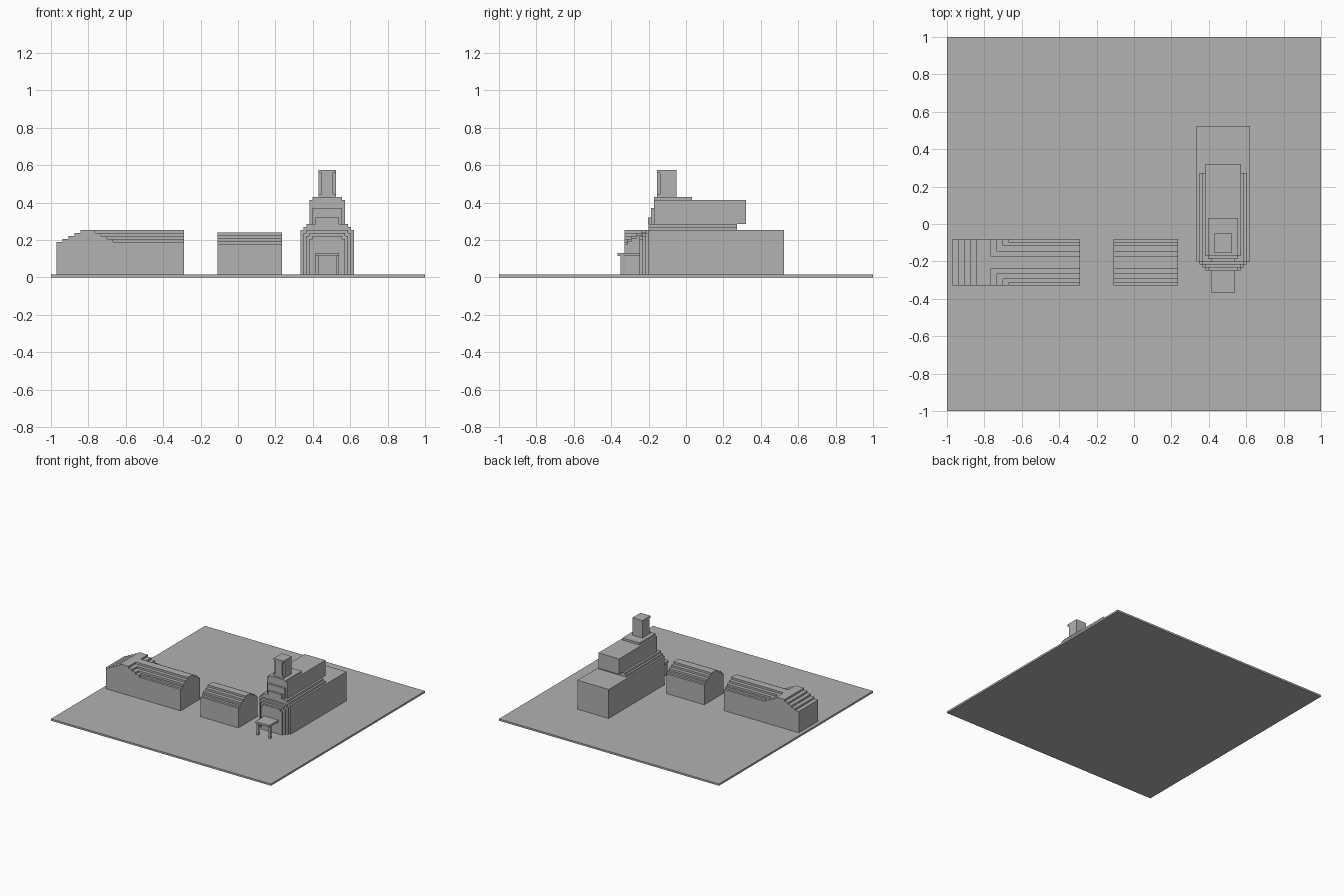
import bpy
import bmesh
from mathutils import Matrix, Vector

old = bpy.data.objects.get("Cube")
if old:
    bpy.data.objects.remove(old, do_unlink=True)

grey = bpy.data.materials.new("plain_grey")
grey.use_nodes = True
GREY = (0.445, 0.445, 0.445, 1)
grey.diffuse_color = GREY
grey.node_tree.nodes["Principled BSDF"].inputs["Base Color"].default_value = GREY


def boxes(name, parts):
    """One object from blocks given as (x range, y range, z range)."""
    bm = bmesh.new()
    for part in parts:
        centre = Vector([(a + b) / 2 for a, b in part])
        size = Vector([b - a for a, b in part])
        bmesh.ops.create_cube(bm, size=1, matrix=Matrix.Translation(centre) @ Matrix.Diagonal(size).to_4x4())
    mesh = bpy.data.meshes.new(name)
    bm.to_mesh(mesh)
    bm.free()
    mesh.materials.append(grey)
    obj = bpy.data.objects.new(name, mesh)
    bpy.context.collection.objects.link(obj)
    return obj


GROUND = 0.015
STEP = 0.016
CX = 0.477                       # centre line of the tower
ROW_Y = (-0.33, -0.08)           # depth shared by the two low halls
ROW_MID = -0.205
HALF_DEPTHS = (0.107, 0.09, 0.061, 0.032)   # stepped roof, bottom to top


def across(half):
    return (CX - half, CX + half)


def roof_y(half):
    return (ROW_MID - half, ROW_MID + half)


# Ground slab
boxes("ground_slab", [((-1, 1), (-1, 1), (0, GROUND))])

# Low hall with a stepped barrel roof
boxes("middle_hall_walls", [((-0.11, 0.235), ROW_Y, (GROUND, 0.177))])
boxes("middle_hall_roof", [
    ((-0.11, 0.235), roof_y(h), (0.177 + i * STEP, 0.177 + (i + 1) * STEP))
    for i, h in enumerate(HALF_DEPTHS)])

# Long hall: same roof, with a full-depth stepped block across its far end
boxes("long_hall_walls", [((-0.97, -0.29), ROW_Y, (GROUND, 0.19))])
roof, end_block = [], []
for i, h in enumerate(HALF_DEPTHS):
    z = (0.19 + i * STEP, 0.19 + (i + 1) * STEP)
    end_x = (-0.937 + i * 0.032, -0.668 - i * 0.032)
    end_block.append((end_x, ROW_Y, z))
    roof.append(((end_x[1], -0.29), roof_y(h), z))
boxes("long_hall_end_block", end_block)
boxes("long_hall_roof", roof)

# Tower building: long rear body with two ledges and an upper storey
boxes("nave_body", [(across(0.142), (-0.20, 0.525), (GROUND, 0.253))])
boxes("nave_ledges", [
    (across(0.127), (-0.20, 0.272), (0.253, 0.269)),
    (across(0.111), (-0.20, 0.272), (0.269, 0.285))])
boxes("upper_storey", [(across(0.094), (-0.172, 0.32), (0.285, 0.413))])

# Stepped front: each layer is narrower, further forward and lower
front = []
for i in range(3):
    half = 0.127 - i * 0.016
    y = (-0.20 - (i + 1) * STEP, -0.20 - i * STEP)
    top = 0.253 - i * STEP
    front.append((across(half), y, (GROUND, top - STEP)))
    front.append((across(half - 0.016), y, (top - STEP, top)))
boxes("tower_front_steps", front)

# Upper front shoulders and the platform under the turret
boxes("upper_front_steps", [
    (across(0.078), (-0.188, -0.172), (0.285, 0.37)),
    (across(0.062), (-0.204, -0.188), (0.285, 0.32))])
boxes("turret_platform", [(across(0.079), (-0.172, 0.033), (0.413, 0.43))])

# Turret with notched front corners between a foot and a cap
TURRET_Y = (-0.155, -0.05)
boxes("turret_foot", [(across(0.046), TURRET_Y, (0.43, 0.447))])
boxes("turret_shaft", [
    (across(0.046), (-0.14, -0.05), (0.447, 0.558)),
    (across(0.031), (-0.155, -0.14), (0.447, 0.558))])
boxes("turret_cap", [(across(0.046), TURRET_Y, (0.558, 0.573))])

# Porch canopy on two posts
boxes("porch_canopy", [(across(0.063), (-0.366, -0.248), (0.114, 0.13))])
for side, name in ((-1, "right_porch_post"), (1, "left_porch_post")):
    x = CX + side * 0.054
    boxes(name, [((x - 0.008, x + 0.008), (-0.351, -0.335), (GROUND, 0.114))])
